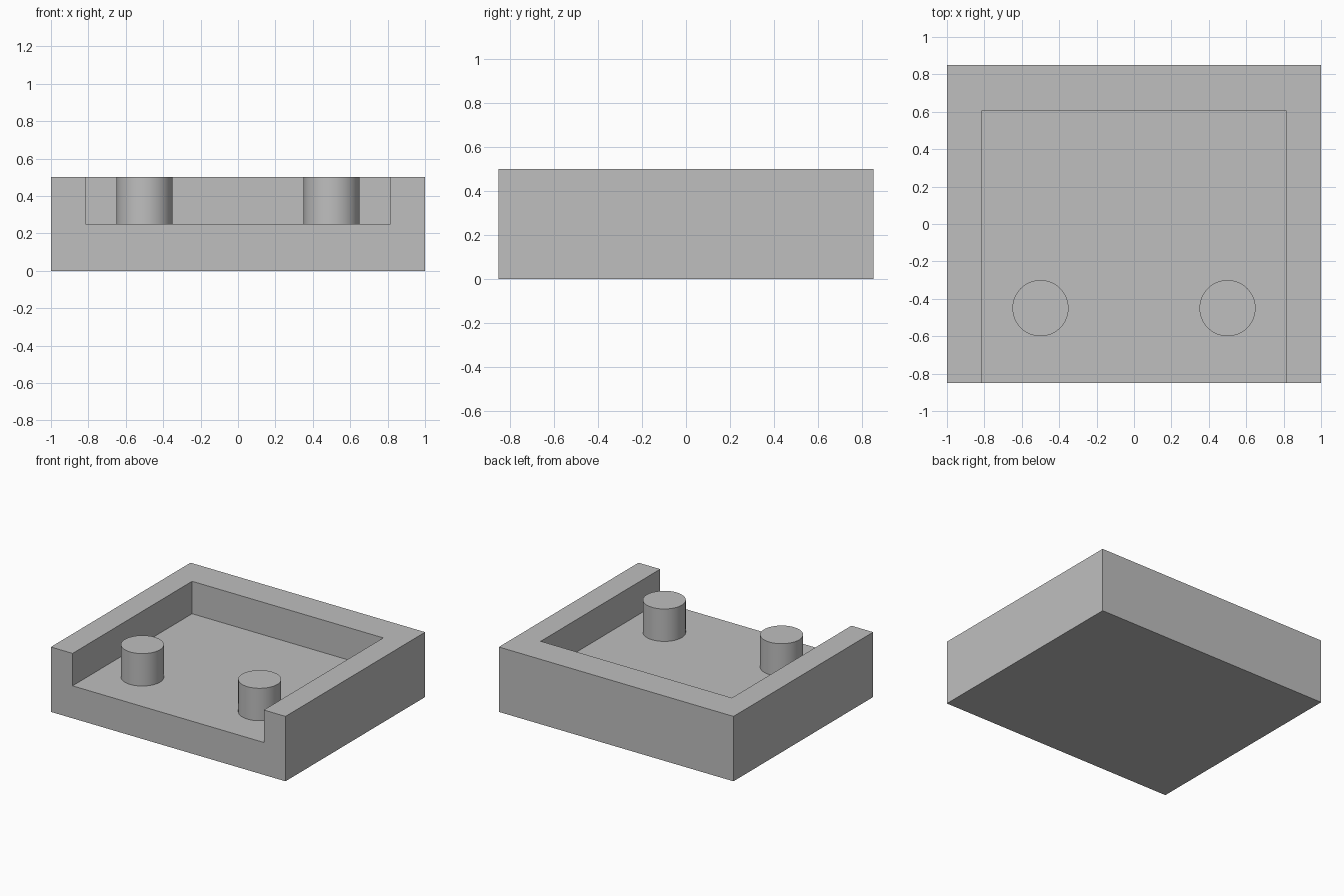
import bpy

default = bpy.data.objects.get("Cube")
if default:
    bpy.data.objects.remove(default, do_unlink=True)

WIDTH, DEPTH, HEIGHT = 2.0, 1.7, 0.5
FLOOR = 0.25
SIDE_INNER, BACK_INNER = 0.815, 0.605

grey = bpy.data.materials.new("light grey")
grey.use_nodes = True
colour = (0.52, 0.52, 0.52, 1)
grey.diffuse_color = colour
grey.node_tree.nodes["Principled BSDF"].inputs["Base Color"].default_value = colour


def box(name, low, high):
    """Add a box spanning two opposite corners."""
    centre = [(a + b) / 2 for a, b in zip(low, high)]
    bpy.ops.mesh.primitive_cube_add(size=1, location=centre)
    obj = bpy.context.object
    obj.name = name
    obj.scale = [b - a for a, b in zip(low, high)]
    bpy.ops.object.transform_apply(location=True, rotation=False, scale=True)
    obj.data.materials.append(grey)
    return obj


# Tray block, with a recess left open at the front
pocket = box("recess_cutter", (-SIDE_INNER, -DEPTH, FLOOR), (SIDE_INNER, BACK_INNER, 1))
pocket.hide_render = True
tray = box("tray", (-WIDTH / 2, -DEPTH / 2, 0), (WIDTH / 2, DEPTH / 2, HEIGHT))
cut = tray.modifiers.new("recess", 'BOOLEAN')
cut.operation = 'DIFFERENCE'
cut.solver = 'EXACT'
cut.object = pocket
bpy.ops.object.modifier_apply(modifier=cut.name)
bpy.data.objects.remove(pocket, do_unlink=True)

# Round pegs standing on the recessed floor
for side, x in (("left", 0.5), ("right", -0.5)):
    bpy.ops.mesh.primitive_cylinder_add(
        vertices=64, radius=0.15, depth=HEIGHT - FLOOR,
        location=(x, -0.45, (HEIGHT + FLOOR) / 2))
    peg = bpy.context.object
    peg.name = side + "_peg"
    peg.data.materials.append(grey)
    bpy.ops.object.shade_smooth_by_angle()
